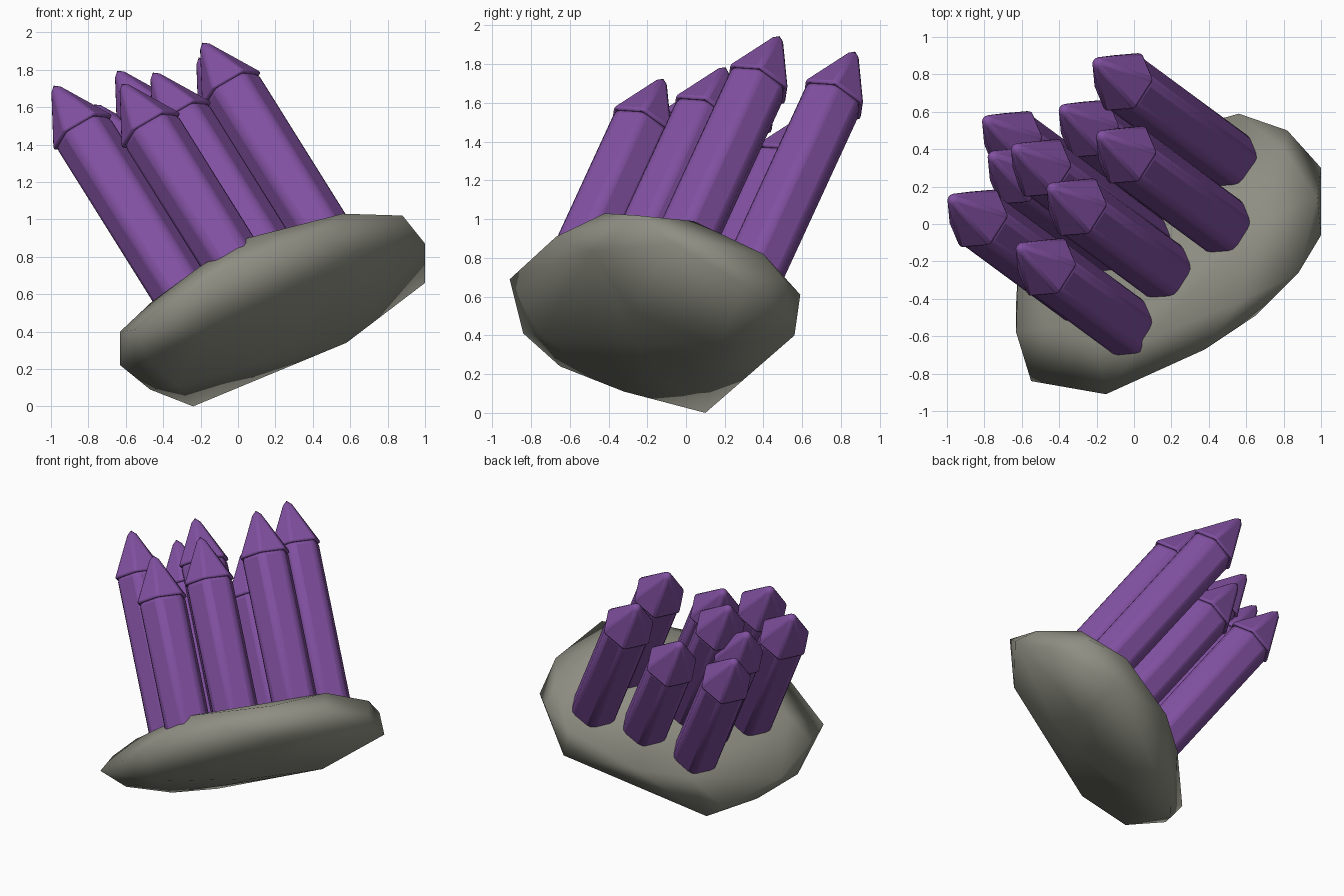
import bpy, bmesh, math
from mathutils import Vector

cube = bpy.data.objects.get("Cube")
if cube:
    bpy.data.objects.remove(cube, do_unlink=True)


def material(name, rgb):
    mat = bpy.data.materials.new(name)
    mat.use_nodes = True
    mat.diffuse_color = (*rgb, 1)
    mat.node_tree.nodes["Principled BSDF"].inputs["Base Color"].default_value = (*rgb, 1)
    return mat


purple = material("crystal purple", (0.22, 0.08, 0.355))
stone = material("stone grey", (0.27, 0.27, 0.225))


def finish(bm, name, mat, angle, bevel=0):
    bmesh.ops.recalc_face_normals(bm, faces=bm.faces)
    mesh = bpy.data.meshes.new(name)
    bm.to_mesh(mesh)
    bm.free()
    mesh.materials.append(mat)
    obj = bpy.data.objects.new(name, mesh)
    bpy.context.collection.objects.link(obj)
    if bevel:
        mod = obj.modifiers.new("soft edges", "BEVEL")
        mod.width = bevel
        mod.segments = 2
        mod.limit_method = "ANGLE"
    bpy.ops.object.select_all(action="DESELECT")
    obj.select_set(True)
    bpy.context.view_layer.objects.active = obj
    bpy.ops.object.shade_smooth_by_angle(angle=math.radians(angle))
    return obj


# Rock base: hull of an irregular tilted rim with a shallow dome on each side
centre = Vector((0.185, -0.16, 0.515))
normal = Vector((-0.481, 0.431, 0.764)).normalized()
long_axis = Vector((0.794, 0.596, 0.115))
long_axis = (long_axis - normal * long_axis.dot(normal)).normalized()
short_axis = normal.cross(long_axis)
rock_points = [
    # rim
    (-0.24, 0.1, 0), (-0.47, -0.17, 0.09), (-0.63, -0.42, 0.22), (-0.62, -0.23, 0.26),
    (-0.63, -0.58, 0.4), (-0.55, -0.84, 0.41), (-0.15, -0.91, 0.69), (0.38, -0.67, 0.91),
    (0.65, -0.49, 0.83), (0.88, -0.26, 1.02), (1, -0.06, 0.87), (0.98, 0.14, 0.87),
    (1, 0.3, 0.66), (0.82, 0.5, 0.7), (0.62, 0.56, 0.4), (0.56, 0.59, 0.61),
    # upper shoulder
    (0.56, -0.42, 1.03), (0.7, 0.04, 0.99), (0.8, 0.4, 0.82), (0.05, -0.62, 0.9),
    (-0.2, -0.64, 0.75), (-0.46, -0.55, 0.56), (-0.2, 0.22, 0.33), (0.1, 0.46, 0.4),
    # underside
    (-0.47, -0.65, 0.24), (-0.32, -0.32, 0.11), (-0.33, 0.03, 0.06),
    (0, 0.09, 0.11), (0.58, 0.17, 0.34), (-0.17, -0.75, 0.4),
]

bm = bmesh.new()
for p in rock_points:
    bm.verts.new(p)
for height, spread in ((0.18, 0.54), (-0.18, 0.32)):
    bm.verts.new(centre + normal * height * 1.2)
    for i in range(6):
        a = math.radians(60 * i)
        bm.verts.new(centre + normal * height + long_axis * spread * math.cos(a)
                     + short_axis * spread * 0.74 * math.sin(a))
hull = bmesh.ops.convex_hull(bm, input=bm.verts)
unused = {g for g in hull["geom_interior"] if isinstance(g, bmesh.types.BMVert)}
bmesh.ops.delete(bm, geom=list(unused), context="VERTS")
finish(bm, "rock_base", stone, 180)

# Crystals: parallel six-sided shafts, each with a slightly wider pointed cap
axis = Vector((-0.494, 0.364, 0.79)).normalized()
side = Vector((0.839, 0, 0.545))
side = (side - axis * side.dot(axis)).normalized()
other = axis.cross(side)
CAP = 0.34


def ring(bm, middle, radius):
    verts = []
    for i in range(6):
        a = math.radians(5 + 60 * i)
        verts.append(bm.verts.new(middle + radius * (math.cos(a) * side + math.sin(a) * other)))
    return verts


def crystal(number, tip):
    collar = tip - axis * CAP
    depth = (collar - centre).dot(normal) / axis.dot(normal)
    # shaft, rooted in the middle of the rock
    bm = bmesh.new()
    bottom = ring(bm, collar - axis * depth, 0.173)
    top = ring(bm, collar + axis * 0.015, 0.173)
    for i in range(6):
        j = (i + 1) % 6
        bm.faces.new((bottom[i], bottom[j], top[j], top[i]))
    bm.faces.new(bottom[::-1])
    bm.faces.new(top)
    finish(bm, f"crystal_shaft_{number}", purple, 35, 0.035)
    # pointed cap
    bm = bmesh.new()
    rim = ring(bm, collar, 0.19)
    apex = bm.verts.new(tip + axis * 0.02)
    bm.faces.new(rim[::-1])
    for i in range(6):
        bm.faces.new((rim[i], rim[(i + 1) % 6], apex))
    finish(bm, f"crystal_cap_{number}", purple, 35, 0.018)


tips = [
    (-0.22, 0.88, 1.88), (-0.4, 0.63, 1.55), (-0.2, 0.49, 1.96),
    (-0.465, 0.21, 1.8), (-0.63, -0.11, 1.74), (-0.995, 0.15, 1.73),
    (-0.655, 0.42, 1.81), (-0.81, 0.57, 1.51), (-0.78, 0.38, 1.63),
]
for n, tip in enumerate(tips, 1):
    crystal(n, Vector(tip))
